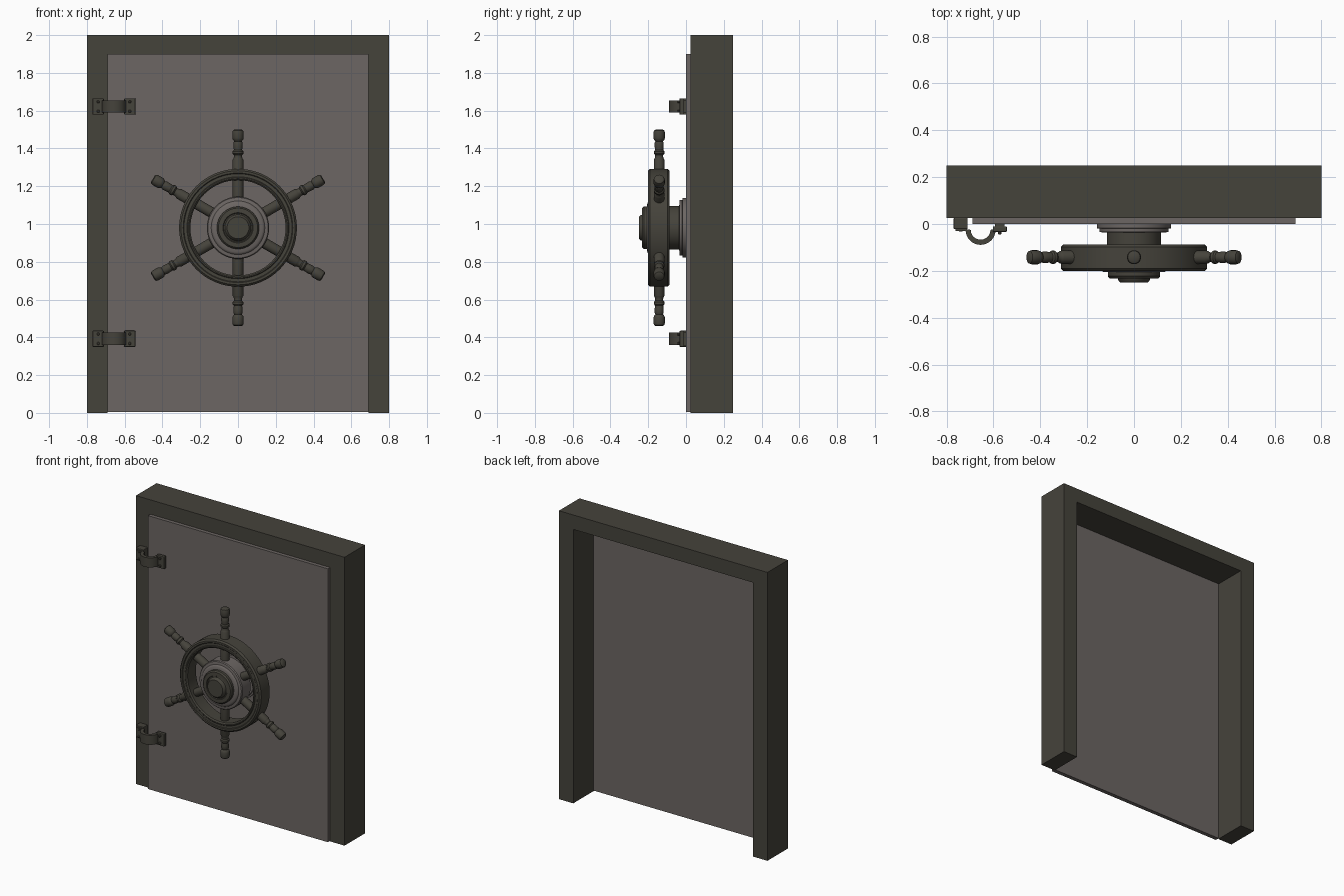
import bpy, bmesh
from math import pi, sin, cos, radians
from mathutils import Matrix

if "Cube" in bpy.data.objects:
    bpy.data.objects.remove(bpy.data.objects["Cube"])

WHEEL_Z = 0.98


def material(name, rgb):
    m = bpy.data.materials.new(name)
    m.diffuse_color = (*rgb, 1)
    m.use_nodes = True
    m.node_tree.nodes["Principled BSDF"].inputs["Base Color"].default_value = m.diffuse_color
    return m


DARK = material("dark_iron", (0.060, 0.056, 0.044))
STEEL = material("grey_steel", (0.150, 0.133, 0.125))


def finish(name, bm, mat, smooth=False, bevel=0):
    bmesh.ops.recalc_face_normals(bm, faces=bm.faces)
    me = bpy.data.meshes.new(name)
    bm.to_mesh(me)
    bm.free()
    ob = bpy.data.objects.new(name, me)
    bpy.context.collection.objects.link(ob)
    me.materials.append(mat)
    if bevel:
        b = ob.modifiers.new("bevel", "BEVEL")
        b.width, b.segments = bevel, 2
    if smooth:
        bpy.ops.object.select_all(action="DESELECT")
        ob.select_set(True)
        bpy.context.view_layer.objects.active = ob
        bpy.ops.object.shade_smooth_by_angle(angle=radians(35))
    return ob


def box(name, x, y, z, mat, bevel=0):
    bm = bmesh.new()
    size = [b - a for a, b in (x, y, z)]
    mid = [(a + b) / 2 for a, b in (x, y, z)]
    bmesh.ops.create_cube(bm, size=1, matrix=Matrix.Translation(mid) @ Matrix.Diagonal((*size, 1)))
    return finish(name, bm, mat, bevel=bevel)


def prism(name, pts, axis, a, b, mat, smooth=False):
    """Extrude a 2D outline along y (x,z points) or z (x,y points)."""
    bm = bmesh.new()
    put = (lambda p, d: (p[0], d, p[1])) if axis == "y" else (lambda p, d: (p[0], p[1], d))
    face = bm.faces.new([bm.verts.new(put(p, a)) for p in pts])
    ext = bmesh.ops.extrude_face_region(bm, geom=[face])["geom"]
    move = (0, b - a, 0) if axis == "y" else (0, 0, b - a)
    bmesh.ops.translate(bm, verts=[v for v in ext if isinstance(v, bmesh.types.BMVert)], vec=move)
    return finish(name, bm, mat, smooth)


def lathe(name, profile, matrix, mat, segs=48, closed=False):
    """Revolve (radius, height) points about local z, then place with matrix."""
    bm = bmesh.new()
    rings = [[bm.verts.new((r * cos(2 * pi * i / segs), r * sin(2 * pi * i / segs), h))
              for i in range(segs)] for r, h in profile]
    pairs = list(zip(rings, rings[1:])) + ([(rings[-1], rings[0])] if closed else [])
    for lo, hi in pairs:
        for i in range(segs):
            j = (i + 1) % segs
            bm.faces.new((lo[i], lo[j], hi[j], hi[i]))
    if not closed:
        bm.faces.new(rings[0])
        bm.faces.new(rings[-1])
    bm.transform(matrix)
    return finish(name, bm, mat, smooth=True)


# Frame open at the bottom, and the thin door in front of it
prism("door_frame", [(-.8, 0), (-.8, 2), (.8, 2), (.8, 0), (.69, 0), (.69, 1.9), (-.69, 1.9), (-.69, 0)],
      "y", 0.025, 0.25, DARK)
box("door_panel", (-.69, .69), (0, .028), (.004, 1.9), STEEL)

# Wheel mount, hub and cap, all turned about the axis pointing to the front
forward = Matrix.Translation((0, 0, WHEEL_Z)) @ Matrix.Rotation(pi / 2, 4, "X")
lathe("mount_flange", [(.158, 0), (.158, .018), (.147, .02), (.147, .035), (.11, .036)], forward, STEEL)
lathe("wheel_shaft", [(.115, .03), (.115, .10)], forward, DARK)
lathe("wheel_hub", [(.155, .09), (.165, .097), (.165, .185), (.16, .192), (.142, .195),
                    (.138, .200), (.13, .205), (.10, .206)], forward, STEEL)
lathe("hub_cap", [(.112, .20), (.112, .223), (.104, .232), (.08, .233), (.076, .228),
                  (.07, .230), (.066, .242), (.058, .25)], forward, DARK)

# Wheel rim
lathe("wheel_rim", [(.255, .098), (.265, .088), (.302, .088), (.312, .098), (.312, .190),
                    (.302, .200), (.290, .200), (.286, .196), (.270, .196), (.266, .200),
                    (.260, .200), (.252, .192)], forward, DARK, 64, closed=True)

# Six turned spokes with handles
spoke = [(.028, .14), (.028, .36), (.025, .365), (.021, .375), (.021, .385), (.028, .392),
         (.028, .405), (.022, .412), (.024, .43), (.024, .45), (.020, .458), (.027, .466),
         (.030, .475), (.030, .505), (.027, .515), (.019, .52)]
for i in range(6):
    m = Matrix.Translation((0, -.142, WHEEL_Z)) @ Matrix.Rotation(i * pi / 3, 4, "Y")
    lathe(f"spoke_{i + 1}", spoke, m, DARK, 20)

# Two strap hinges, each with pads, a curved strap and rivets
CX, CY = -.655, -.025
for label, z in (("upper", 1.622), ("lower", .392)):
    arc = [pi + pi * i / 16 for i in range(17)]
    outer = [(CX + .064 * cos(a), CY + .064 * sin(a)) for a in arc]
    inner = [(CX + .042 * cos(a), CY + .042 * sin(a)) for a in reversed(arc)]
    outline = ([(-.762, -.015), (-.762, -.029), (-.719, -.029)] + outer
               + [(-.591, -.029), (-.548, -.029), (-.548, -.015)] + inner)
    prism(f"{label}_hinge_strap", outline, "z", z - .033, z + .033, DARK, smooth=True)
    for side, x0, back in (("frame", -.77, .026), ("door", -.603, .001)):
        box(f"{label}_{side}_hinge_pad", (x0, x0 + .06), (-.022, back) if side == "frame" else (-.034, -.010),
            (z - .043, z + .043), DARK, bevel=.004)
        if side == "door":
            box(f"{label}_door_hinge_base", (x0 + .01, x0 + .05), (-.012, back), (z - .035, z + .035), DARK)
        front = .022 if side == "frame" else .034
        for k, dz in enumerate((-.025, .025)):
            m = Matrix.Translation((x0 + .03, 0, z + dz)) @ Matrix.Rotation(pi / 2, 4, "X")
            lathe(f"{label}_{side}_rivet_{k + 1}", [(.008, front - .004), (.008, front + .008), (.005, front + .011)],
                  m, DARK, 10)
